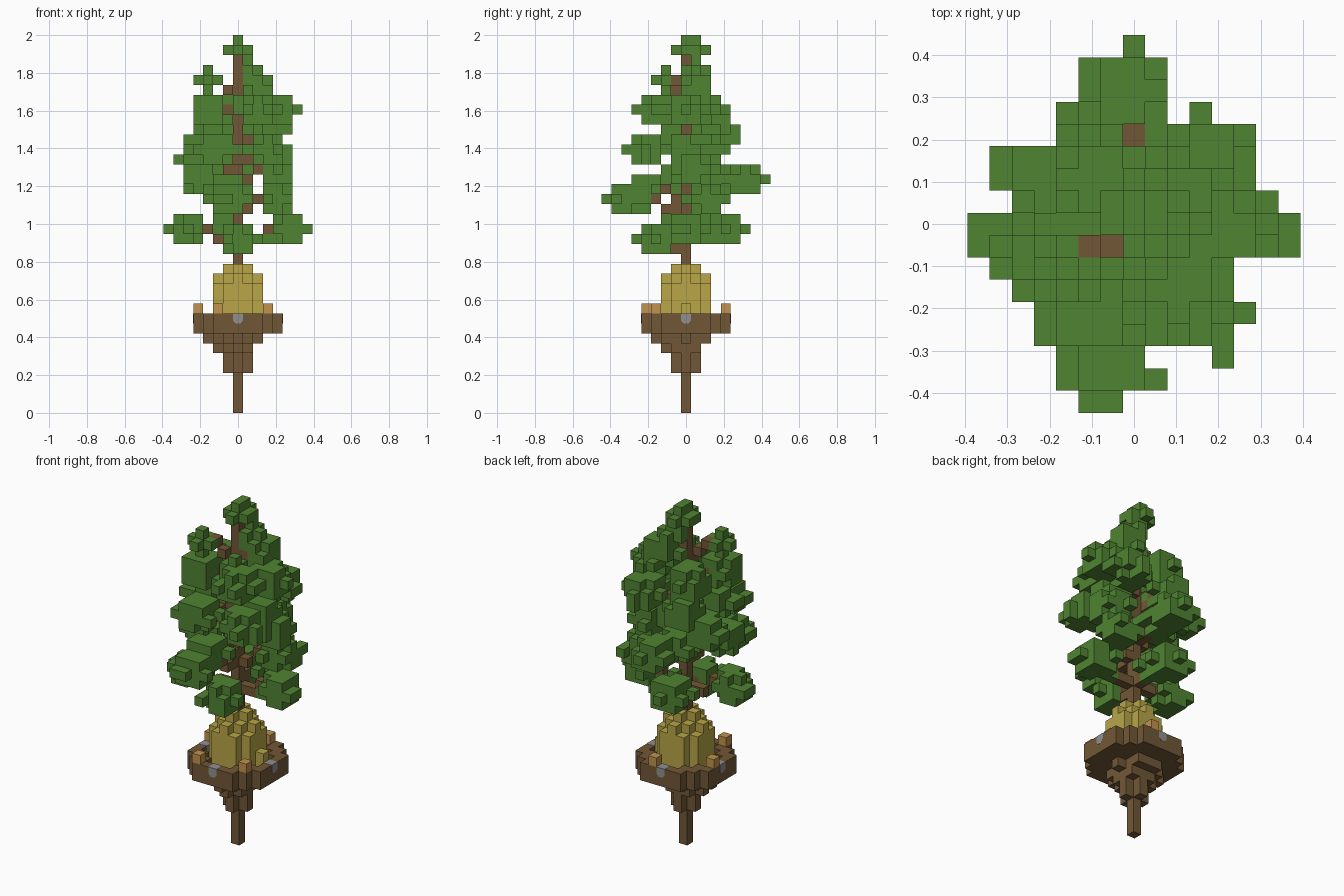
import bpy, bmesh, math, random
from mathutils import Vector, Matrix

random.seed(7)
V = 2 / 38  # edge of one block

if "Cube" in bpy.data.objects:
    bpy.data.objects.remove(bpy.data.objects["Cube"], do_unlink=True)


def material(name, rgb):
    m = bpy.data.materials.new(name)
    m.use_nodes = True
    m.diffuse_color = (*rgb, 1)
    m.node_tree.nodes["Principled BSDF"].inputs["Base Color"].default_value = (*rgb, 1)
    return m


GREEN = material("leaf_green", (0.08, 0.23, 0.032))
BROWN = material("bark_brown", (0.168, 0.097, 0.037))
STRAW = material("straw_yellow", (0.48, 0.38, 0.065))
AMBER = material("amber_orange", (0.53, 0.29, 0.075))
GREY = material("stone_grey", (0.28, 0.28, 0.28))


def finish(name, bm, mat):
    mesh = bpy.data.meshes.new(name)
    bm.to_mesh(mesh)
    bm.free()
    mesh.materials.append(mat)
    obj = bpy.data.objects.new(name, mesh)
    bpy.context.collection.objects.link(obj)
    return obj


def block_object(name, cells, mat):
    """Join unit blocks into one mesh, keeping only the outer faces."""
    bm = bmesh.new()
    cells = set(cells)
    for cell in sorted(cells):
        centre = Vector(cell) + Vector((0, 0, 0.5))
        for axis in range(3):
            for sign in (-1, 1):
                n = Vector((0, 0, 0))
                n[axis] = sign
                if tuple(int(c + d) for c, d in zip(cell, n)) in cells:
                    continue
                a = Vector((0, 0, 0))
                a[(axis + 1) % 3] = 0.5
                b = n.cross(a)
                mid = centre + n / 2
                bm.faces.new([bm.verts.new((mid + p) * V)
                              for p in (a + b, b - a, -a - b, a - b)])
    bmesh.ops.remove_doubles(bm, verts=bm.verts, dist=V / 100)
    bmesh.ops.recalc_face_normals(bm, faces=bm.faces)
    return finish(name, bm, mat)


def disc(reach, keep):
    span = range(-reach, reach + 1)
    return [(x, y) for x in span for y in span if keep(abs(x), abs(y))]


# Platform: stepped octagon with a raised rim around the mound
slab = disc(4, lambda x, y: x + y < 7)
platform = [(x, y, 8) for x, y in slab]
platform += [(x, y, 9) for x, y in slab
             if max(abs(x), abs(y)) == 4 or abs(x) + abs(y) > 4]

# Ragged root cone under the platform and the stake below it
root = [(0, 0, z) for z in range(8)]
root += [(x, y, z) for z in (4, 5) for x, y in disc(1, lambda x, y: x + y < 2)]
root += [(x, y, 6) for x, y in disc(2, lambda x, y: x + y < 3) if x < 2 and y < 2]
root += [(x, y, 7) for x, y in disc(3, lambda x, y: x + y < 4)
         if x < 3 and y < 3 and random.random() < 0.8]
block_object("platform", platform, BROWN)
block_object("root_and_stake", root, BROWN)

# Straw mound, tallest in the middle, with one loose lump at its side
straw = [(3, 0, 9), (3, 0, 10)]
for x, y in disc(2, lambda x, y: x + y < 4):
    d = x * x + y * y
    top = 15 if d < 2 else 14 if d in (2, 4) else 13
    straw += [(x, y, z) for z in range(9, top)]
block_object("straw_mound", straw, STRAW)

# Small amber blocks on the rim
block_object("amber_blocks", [(-2, -4, 10), (3, -3, 10), (1, 4, 10), (-4, 1, 10)], AMBER)

# Grey stones with clipped lower corners, one in the middle of each rim side
for i, side in enumerate(("front", "left", "back", "right")):
    bm = bmesh.new()
    outline = ((-0.5, 1.02), (-0.5, 0.3), (-0.25, 0), (0.25, 0), (0.5, 0.3), (0.5, 1.02))
    face = bm.faces.new([bm.verts.new((x * V, -4.52 * V, (9 + z) * V)) for x, z in outline])
    ext = bmesh.ops.extrude_face_region(bm, geom=[face])["geom"]
    bmesh.ops.translate(bm, vec=(0, 1.03 * V, 0),
                        verts=[g for g in ext if isinstance(g, bmesh.types.BMVert)])
    bmesh.ops.recalc_face_normals(bm, faces=bm.faces)
    bm.transform(Matrix.Rotation(i * math.pi / 2, 4, "Z"))
    finish("stone_" + side, bm, GREY)

# Leaf clumps: block position of each centre
clumps = [
    (0, -3, 17), (5, 0, 18), (-5, -1, 18), (-1, 4, 18),                   # lowest tier
    (-1, -6, 21), (-1, -4, 22), (0, 6, 23), (-1, 3, 23),                  # second tier
    (4, 2, 21), (4, 1, 24), (-4, -1, 23),
    (3, -4, 26), (3, 3, 28), (-2, -4, 26), (-2, 3, 27), (-4, 2, 25),      # third tier
    (-3, -1, 27), (3, 0, 26),
    (4, 0, 30), (-3, -2, 30), (2, -3, 30), (-2, 2, 30),                   # fourth tier
    (2, 1, 32),
]
tufts = [(0, 0, 36), (0, 1, 36), (-3, -2, 33), (1, 1, 34), (1, -2, 31), (0, 2, 18)]
tips = [(7, 0, 18), (7, -1, 18), (-7, -1, 18), (0, 8, 23), (-1, -8, 21),
        (-6, 2, 25), (6, 0, 30), (4, -6, 26)]


def clump_cells(centre, limit, jitter):
    for dx in range(-2, 3):
        for dy in range(-2, 3):
            for dz in range(-2, 3):
                d = dx * dx + dy * dy + 1.5 * dz * dz
                if d <= limit + random.random() * jitter:
                    yield (centre[0] + dx, centre[1] + dy, centre[2] + dz)


# Trunk, with one rising branch to each clump
wood = {(0, 0, z) for z in range(15, 36)}
for x, y, z in clumps + tufts[2:]:
    reach = max(abs(x), abs(y))
    for step in range(reach):
        t = step / reach
        wood.add((round(x * t), round(y * t), z - (1 if t < 0.5 else 0)))
block_object("trunk_and_branches", wood, BROWN)

leaves = set(tips)
for c in clumps:
    leaves.update(clump_cells(c, 2.6, 3))
for c in tufts:
    leaves.update(clump_cells(c, 1.6, 0))
block_object("foliage", leaves - wood, GREEN)
